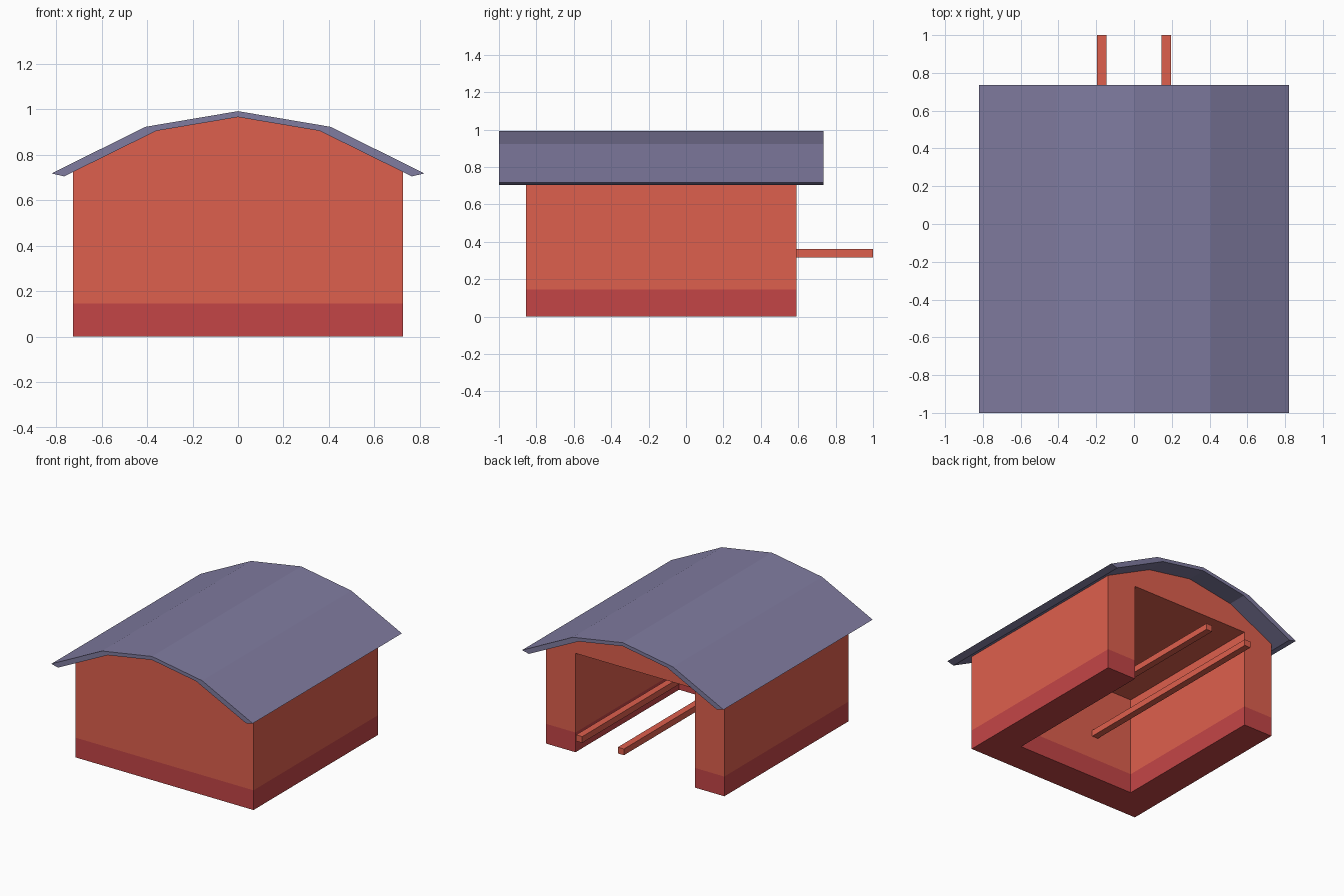
import bpy, bmesh
from mathutils import Vector

if "Cube" in bpy.data.objects:
    bpy.data.objects.remove(bpy.data.objects["Cube"])


def material(name, color):
    m = bpy.data.materials.new(name)
    m.diffuse_color = (*color, 1)
    m.use_nodes = True
    m.node_tree.nodes["Principled BSDF"].inputs["Base Color"].default_value = m.diffuse_color
    return m


ORANGE = material("wall_orange", (0.73, 0.115, 0.075))
RED = material("base_red", (0.55, 0.06, 0.062))
ROOF = material("roof_violet", (0.215, 0.2, 0.35))


def prism(name, profile, y0, y1, *mats):
    """Extrude an (x, z) outline along y."""
    bm = bmesh.new()
    face = bm.faces.new([bm.verts.new((x, y0, z)) for x, z in profile])
    geom = bmesh.ops.extrude_face_region(bm, geom=[face])["geom"]
    verts = [v for v in geom if isinstance(v, bmesh.types.BMVert)]
    bmesh.ops.translate(bm, verts=verts, vec=Vector((0, y1 - y0, 0)))
    bmesh.ops.recalc_face_normals(bm, faces=bm.faces)
    mesh = bpy.data.meshes.new(name)
    bm.to_mesh(mesh)
    bm.free()
    obj = bpy.data.objects.new(name, mesh)
    bpy.context.collection.objects.link(obj)
    for m in mats:
        mesh.materials.append(m)
    return obj


def rect(x0, x1, z0, z1):
    return [(x0, z0), (x1, z0), (x1, z1), (x0, z1)]


def mirrored(half):
    """Complete a left half outline that ends on x = 0."""
    return half + [(-x, z) for x, z in reversed(half[:-1])]


# Shed body with curved gable
body = prism("shed_walls",
             mirrored([(-0.725, 0), (-0.725, 0.725), (-0.36, 0.905), (0, 0.966)]),
             -0.855, 0.59, ORANGE, RED)

# Bay hollowed out through the back and floor
cutter = prism("bay_cutter", rect(-0.487, 0.487, -0.2, 0.728), -0.615, 0.9)
mod = body.modifiers.new("bay", "BOOLEAN")
mod.operation = "DIFFERENCE"
mod.solver = "EXACT"
mod.object = cutter
bpy.context.view_layer.objects.active = body
bpy.ops.object.modifier_apply(modifier=mod.name)
bpy.data.objects.remove(cutter)

# Dark base band, inside and out
BAND = 0.145
bm = bmesh.new()
bm.from_mesh(body.data)
bmesh.ops.bisect_plane(bm, geom=bm.verts[:] + bm.edges[:] + bm.faces[:],
                       plane_co=(0, 0, BAND), plane_no=(0, 0, 1))
for f in bm.faces:
    f.material_index = int(f.calc_center_median().z < BAND)
bm.to_mesh(body.data)
bm.free()

# Overhanging folded roof sheet
outer = mirrored([(-0.82, 0.718), (-0.408, 0.923), (0, 0.992)])
inner = mirrored([(-0.765, 0.705), (-0.36, 0.905), (0, 0.966)])
prism("roof", outer + inner[::-1], -1.0, 0.735, ROOF)

# Pair of rails running out of the bay
for side, x in (("left", -0.17), ("right", 0.17)):
    prism(f"rail_{side}", rect(x - 0.025, x + 0.025, 0.317, 0.363), -0.615, 1.0, ORANGE)
